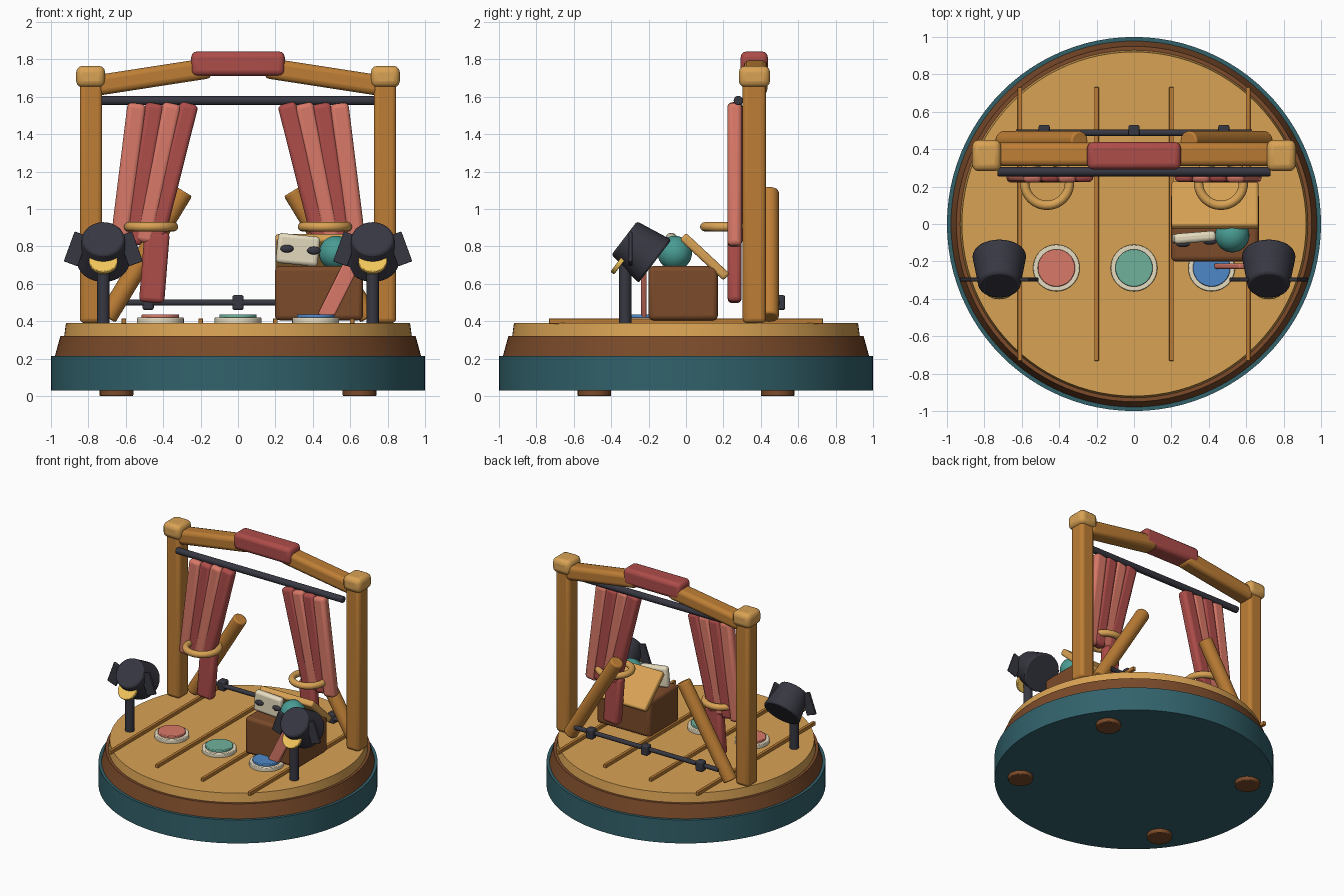
import bpy, math
from mathutils import Vector, Matrix

if "Cube" in bpy.data.objects:
    bpy.data.objects.remove(bpy.data.objects["Cube"])


def material(name, hexcode):
    rgb = [(int(hexcode[i:i + 2], 16) / 255) ** 2.2 for i in (0, 2, 4)]
    m = bpy.data.materials.new(name)
    m.diffuse_color = (*rgb, 1)
    m.use_nodes = True
    m.node_tree.nodes["Principled BSDF"].inputs["Base Color"].default_value = m.diffuse_color
    return m


OAK = material("oak", "BC7D38")
PALE = material("pale_wood", "D8A155")
BROWN = material("brown_wood", "7A4C2E")
TEAL = material("teal", "35626B")
RED = material("red", "AC4E4B")
SALMON = material("salmon", "D87868")
DARK = material("dark_metal", "3A3A44")
CREAM = material("cream", "E6DBBE")
GREEN = material("sea_green", "6FB09B")
BALL = material("ball_teal", "4A9A92")
BLUE = material("blue", "4F86C6")
YELLOW = material("yellow", "F2C45C")


def finish(name, mat, bevel=0, segments=3):
    o = bpy.context.object
    o.name = name
    o.data.materials.append(mat)
    if bevel:
        bpy.ops.object.transform_apply(location=False, rotation=False, scale=True)
        b = o.modifiers.new("bevel", 'BEVEL')
        b.width, b.segments, b.limit_method = bevel, segments, 'ANGLE'
    bpy.ops.object.shade_smooth_by_angle(angle=math.radians(35))
    return o


def box(name, loc, size, mat, bevel=0.01, rot=(0, 0, 0)):
    bpy.ops.mesh.primitive_cube_add(size=1, location=loc, rotation=rot)
    bpy.context.object.scale = size
    return finish(name, mat, bevel)


def cone(name, a, b, r1, r2, mat, bevel=0, sides=32):
    a, b = Vector(a), Vector(b)
    d = b - a
    bpy.ops.mesh.primitive_cone_add(vertices=sides, radius1=r1, radius2=r2, depth=d.length,
                                    location=(a + b) / 2, rotation=d.to_track_quat('Z', 'Y').to_euler())
    return finish(name, mat, bevel, 2)


def rod(name, a, b, r, mat, bevel=0, sides=24):
    return cone(name, a, b, r, r, mat, bevel, sides)


def slat(name, x1, z1, x2, z2, y, width, depth, mat, bevel):
    """Bar running between two points in an x-z plane."""
    dx, dz = x2 - x1, z2 - z1
    return box(name, ((x1 + x2) / 2, y, (z1 + z2) / 2), (width, depth, math.hypot(dx, dz)),
               mat, bevel, (0, math.atan2(dx, dz), 0))


# Round base
rod("base_drum", (0, 0, 0.03), (0, 0, 0.215), 1.0, TEAL, 0, 96)
cone("base_step", (0, 0, 0.21), (0, 0, 0.32), 0.98, 0.95, BROWN, 0, 96)
cone("stage_floor", (0, 0, 0.315), (0, 0, 0.39), 0.93, 0.92, PALE, 0, 96)
for x in (-0.65, 0.65):
    for y in (-0.49, 0.49):
        rod("foot", (x, y, 0), (x, y, 0.06), 0.09, BROWN, 0.006)
for x in (-0.61, -0.2, 0.2, 0.61):
    box("floor_strip", (x, 0, 0.4), (0.025, 1.465, 0.03), OAK, 0.004)

# Coloured floor discs
for x, mat in ((-0.415, SALMON), (0, GREEN), (0.415, BLUE)):
    rod("disc_rim", (x, -0.235, 0.385), (x, -0.235, 0.42), 0.125, CREAM, 0.005, 40)
    rod("disc_top", (x, -0.235, 0.4), (x, -0.235, 0.437), 0.1, mat, 0.005, 40)

# Arch centre, curtain rail and rear rail
box("arch_centre", (0, 0.365, 1.777), (0.5, 0.145, 0.13), RED, 0.03)
rod("curtain_rail", (-0.73, 0.28, 1.58), (0.73, 0.28, 1.58), 0.025, DARK, 0.006)
rod("rear_rail", (-0.63, 0.487, 0.5), (0.63, 0.487, 0.5), 0.017, DARK)
for x in (-0.48, 0, 0.48):
    box("rear_rail_clamp", (x, 0.5, 0.5), (0.06, 0.06, 0.08), DARK, 0.012)

for s in (-1, 1):
    # Frame side
    box("post", (s * 0.786, 0.365, 1.04), (0.12, 0.125, 1.3), OAK, 0.025)
    box("post_cap", (s * 0.788, 0.366, 1.708), (0.155, 0.167, 0.115), PALE, 0.035)
    slat("arch_beam", s * 0.76, 1.66, s * 0.145, 1.755, 0.372, 0.11, 0.125, OAK, 0.03)
    rod("rear_brace", (s * 0.7, 0.445, 0.42), (s * 0.29, 0.445, 1.095), 0.052, OAK, 0.01)

    # Curtain folds, tail and tie ring
    folds = ((0.54, 0.635, 0.80), (0.445, 0.565, 0.81), (0.352, 0.505, 0.82), (0.26, 0.445, 0.83))
    for i, (xt, xb, zb) in enumerate(folds):
        slat("curtain_fold", s * xb, zb, s * xt, 1.565, 0.26 + 0.003 * (i % 2), 0.1, 0.078,
             RED if i % 2 else SALMON, 0.025)
    slat("curtain_tail", s * 0.462, 0.5, s * 0.432, 0.88, 0.26, 0.135, 0.075, RED, 0.025)
    bpy.ops.mesh.primitive_torus_add(major_radius=0.12, minor_radius=0.025, major_segments=40,
                                     minor_segments=12, location=(s * 0.465, 0.22, 0.905))
    finish("curtain_tie", PALE)

    # Spotlight aimed at the stage
    x = s * 0.72
    rod("lamp_stand", (x, -0.325, 0.385), (x, -0.325, 0.75), 0.033, DARK)
    cone("lamp_body", (x, -0.33, 0.845), (x, -0.166, 0.72), 0.112, 0.145, DARK, 0.012)
    rod("lamp_disc", (x, -0.358, 0.727), (x, -0.338, 0.712), 0.077, YELLOW, 0.004)
    for t in (-1, 1):
        box("lamp_flap", (x + t * 0.145, -0.297, 0.787), (0.08, 0.02, 0.17), DARK, 0.005,
            (0, -t * 0.35, 0))

# Prop chest with open lid
box("chest", (0.433, -0.015, 0.55), (0.47, 0.37, 0.29), BROWN, 0.025)
box("chest_lid", (0.433, 0.1, 0.745), (0.465, 0.32, 0.05), PALE, 0.015, (math.radians(-43), 0, 0))
slat("hanging_ribbon", 0.465, 0.42, 0.6, 0.69, -0.225, 0.085, 0.03, SALMON, 0.01)

# Props: ball and mask
bpy.ops.mesh.primitive_uv_sphere_add(segments=32, ring_count=16, radius=0.092,
                                     location=(0.525, -0.06, 0.765))
finish("ball", BALL)
box("mask", (0.32, -0.072, 0.782), (0.225, 0.055, 0.16), CREAM, 0.02, (0, 0.1, 0.08))
for dx, dy, dz in ((-0.068, -0.008, 0.005), (0.075, 0.005, -0.005)):
    bpy.ops.mesh.primitive_uv_sphere_add(segments=20, ring_count=10, radius=1,
                                         location=(0.33 + dx, -0.1 + dy, 0.783 + dz))
    bpy.context.object.scale = (0.036, 0.016, 0.021)
    finish("mask_eye", DARK)
